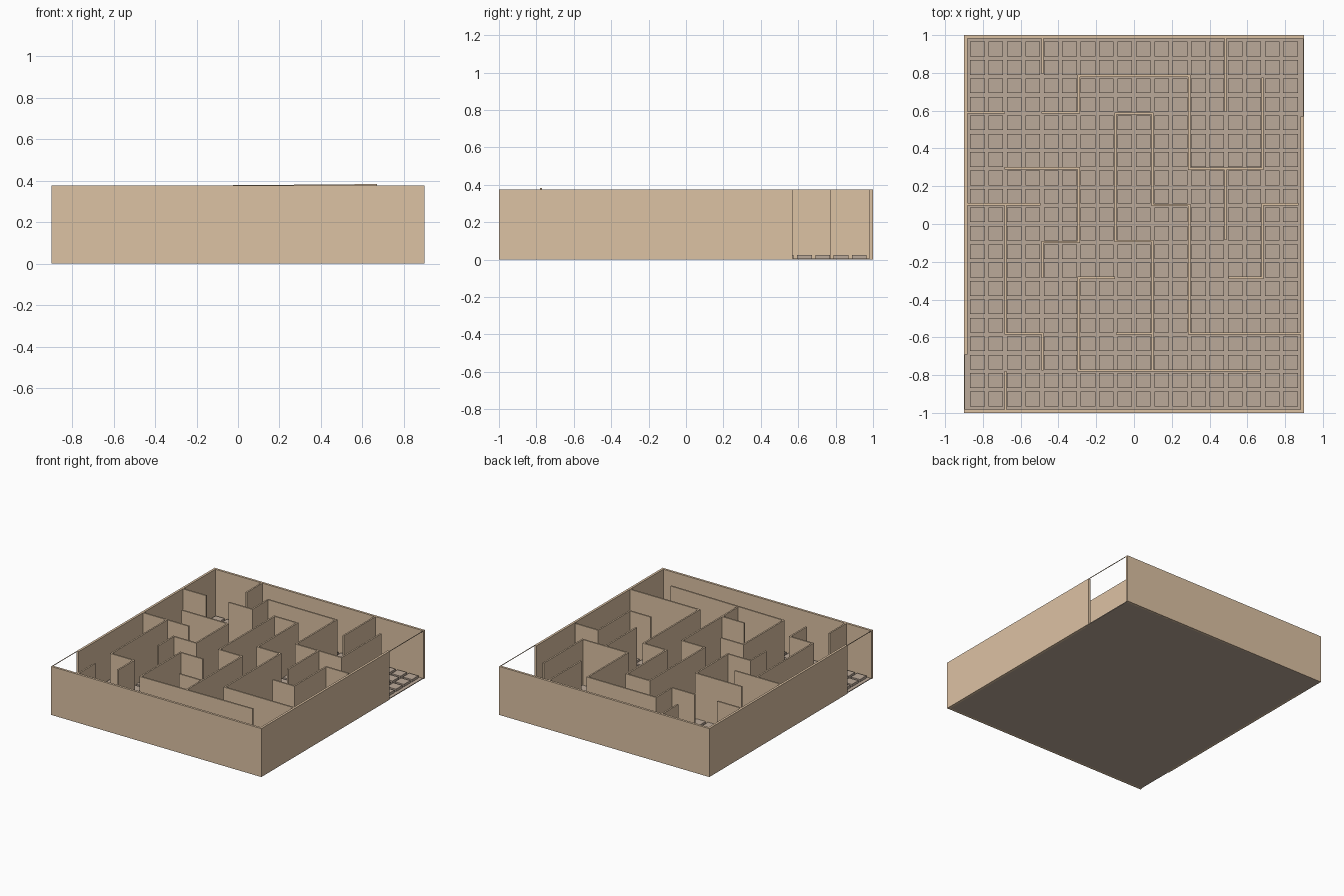
import bpy, bmesh
from mathutils import Matrix, Vector

if "Cube" in bpy.data.objects:
    bpy.data.objects.remove(bpy.data.objects["Cube"])

H = 0.375      # wall height
T = 0.012      # inner wall thickness
B = 0.006      # base plate thickness
P = 0.0975     # tile pitch


def material(name, color):
    m = bpy.data.materials.new(name)
    m.diffuse_color = (*color, 1)
    m.use_nodes = True
    m.node_tree.nodes["Principled BSDF"].inputs["Base Color"].default_value = m.diffuse_color
    return m


wall_mat = material("tan_wall", (0.72, 0.54, 0.37))
floor_mat = material("grey_brown_floor", (0.50, 0.40, 0.32))


def add_box(bm, x0, x1, y0, y1, z0, z1):
    mat = Matrix.Translation(((x0 + x1) / 2, (y0 + y1) / 2, (z0 + z1) / 2))
    mat = mat @ Matrix.Diagonal((x1 - x0, y1 - y0, z1 - z0, 1))
    return bmesh.ops.create_cube(bm, size=1, matrix=mat)["verts"]


def finish(bm, name, mat):
    me = bpy.data.meshes.new(name)
    bm.to_mesh(me)
    bm.free()
    me.materials.append(mat)
    ob = bpy.data.objects.new(name, me)
    bpy.context.collection.objects.link(ob)
    return ob


def box(name, mat, *dims):
    bm = bmesh.new()
    add_box(bm, *dims)
    return finish(bm, name, mat)


# One maze wall following right-angled corners, a box per leg
def maze_wall(name, pts):
    bm = bmesh.new()
    h = T / 2
    for (xa, ya), (xb, yb) in zip(pts, pts[1:]):
        add_box(bm, min(xa, xb) - h, max(xa, xb) + h,
                min(ya, yb) - h, max(ya, yb) + h, B / 2, H)
    return finish(bm, name, wall_mat)


# Base plate
box("base_plate", floor_mat, -0.895, 0.895, -0.995, 0.995, 0, B)

# Raised square floor tiles, 18 x 20
bm = bmesh.new()
for i in range(18):
    for j in range(20):
        x, y = (i - 8.5) * P, (j - 9.5) * P
        add_box(bm, x - 0.039, x + 0.039, y - 0.039, y + 0.039, B / 2, 0.025)
finish(bm, "floor_tiles", floor_mat)

# Outer walls, with an entrance at front left and an exit at back right
W = 0.018
box("front_wall", wall_mat, -0.9, 0.9, -1, -1 + W, 0, H)
box("back_wall", wall_mat, -0.9, 0.9, 1 - W, 1, 0, H)
box("left_wall", wall_mat, -0.9, -0.9 + W, -0.69, 1 - W, 0, H)
box("right_wall", wall_mat, 0.9 - W, 0.9, -1 + W, 0.57, 0, H)
# Thin strips bridging the openings
box("entrance_lintel", wall_mat, -0.9, -0.896, -1 + W, -0.69, H - 0.004, H)
box("exit_lintel", wall_mat, 0.896, 0.9, 0.57, 1 - W, H - 0.004, H)

# Maze walls
a, b, c, d = 0.0975, 0.2925, 0.485, 0.68     # grid line positions
runs = [
    [(-c, 0.985), (-c, 0.80)],
    [(-0.885, 0.59), (-0.69, 0.59)],
    [(-c, 0.59), (-b, 0.59), (-b, 0.785), (b, 0.785), (b, b), (d, b), (d, 0.77)],
    [(c, b), (c, -0.08)],
    [(c, 0.985), (c, 0.60)],
    [(-a, -0.09), (-a, 0.585), (a, 0.585), (a, 0.1), (b, 0.1), (b, -0.58), (0.885, -0.58)],
    [(-a, -0.09), (a, -0.09), (a, -0.775)],
    [(-0.09, -0.58), (a, -0.58)],
    [(-a - 0.01, -0.285), (-b, -0.285), (-b, -0.775)],
    [(-d, 0.295), (-b, 0.295), (-b, -0.095), (-c, -0.095), (-c, -0.28)],
    [(-0.885, 0.105), (-0.50, 0.105)],
    [(-d, 0.105), (-d, -0.58), (-c, -0.58), (-c, -0.77)],
    [(-d, -0.785), (-d, -0.985)],
    [(0.865, 0.105), (d, 0.105), (d, -0.285), (0.505, -0.285)],
]
for i, pts in enumerate(runs):
    maze_wall(f"maze_wall_{i + 1}", pts)

# Long front maze wall whose top rises slightly to the right
tilted = maze_wall("maze_wall_rising", [(-b, -0.775), (0.665, -0.775)])
for v in tilted.data.vertices:
    if v.co.x > 0 and v.co.z > 0.2:
        v.co.z += 0.008
